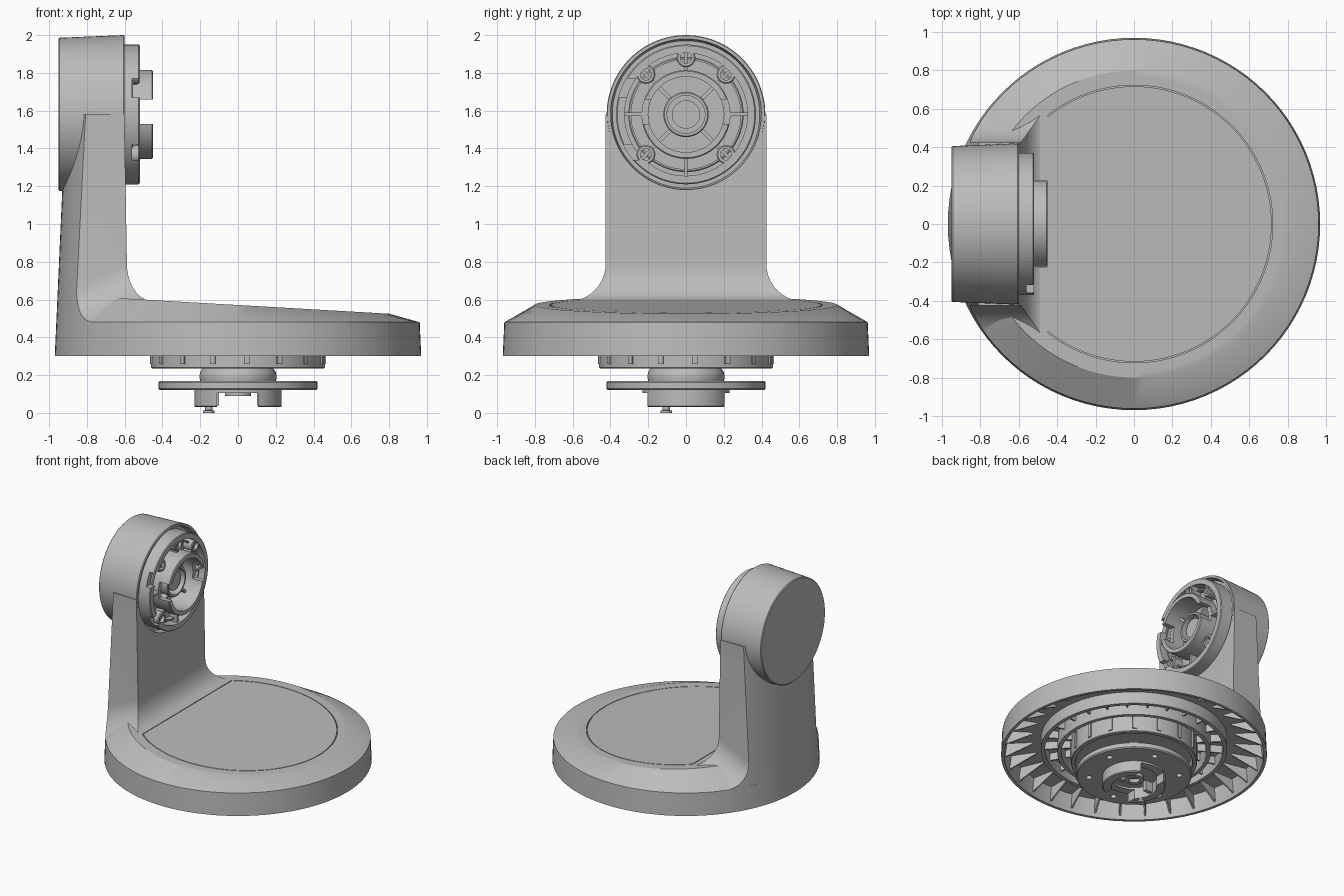
import bpy, bmesh
from math import sin, cos, pi, radians, sqrt, atan2
from mathutils import Matrix, Vector

old = bpy.data.objects.get("Cube")
if old:
    bpy.data.objects.remove(old, do_unlink=True)

grey = bpy.data.materials.new("light_grey_plastic")
grey.use_nodes = True
grey.diffuse_color = (0.5, 0.5, 0.5, 1)
grey.node_tree.nodes["Principled BSDF"].inputs["Base Color"].default_value = (0.5, 0.5, 0.5, 1)

SEGS = 96
HEAD = Vector((0, 0, 1.58))      # axis of the pivot head
ORIGIN = Vector((0, 0, 0))
parts = []


def finish(name, bm):
    bmesh.ops.remove_doubles(bm, verts=bm.verts, dist=1e-5)
    bmesh.ops.recalc_face_normals(bm, faces=bm.faces)
    mesh = bpy.data.meshes.new(name)
    bm.to_mesh(mesh)
    bm.free()
    mesh.materials.append(grey)
    obj = bpy.data.objects.new(name, mesh)
    bpy.context.collection.objects.link(obj)
    parts.append(obj)
    return obj


def skin(name, rings, caps=False, wrap=False):
    """Bridge a list of equal closed rings."""
    bm = bmesh.new()
    rows = [[bm.verts.new(p) for p in ring] for ring in rings]
    n = len(rows[0])
    for i in range(len(rows) if wrap else len(rows) - 1):
        a, b = rows[i], rows[(i + 1) % len(rows)]
        for j in range(n):
            bm.faces.new((a[j], a[(j + 1) % n], b[(j + 1) % n], b[j]))
    if caps:
        bm.faces.new(rows[0])
        bm.faces.new(rows[-1])
    return finish(name, bm)


def lathe(name, profile, axis="z", at=ORIGIN, wrap=False, segs=SEGS):
    """Revolve (radius, height) points about the z or x axis."""
    rings = []
    for r, h in profile:
        ring = []
        for k in range(segs):
            c, s = r * cos(2 * pi * k / segs), r * sin(2 * pi * k / segs)
            ring.append(at + Vector((c, s, h) if axis == "z" else (h, c, s)))
        rings.append(ring)
    return skin(name, rings, wrap=wrap)


def tube(name, outer, inner, lo, hi, axis="z", at=ORIGIN, segs=SEGS):
    b = 0.006
    return lathe(name, [(inner, lo), (outer, lo), (outer, hi - b), (outer - b, hi), (inner, hi)],
                 axis, at, True, segs)


def rod(name, r, lo, hi, axis="z", at=ORIGIN, segs=32):
    return lathe(name, [(0, lo), (r, lo), (r, hi), (0, hi)], axis, at, segs=segs)


def box(name, lo, hi):
    bm = bmesh.new()
    bmesh.ops.create_cube(bm, size=1)
    lo, hi = Vector(lo), Vector(hi)
    for v in bm.verts:
        v.co = (lo + hi) / 2 + Vector(c * d for c, d in zip(v.co, hi - lo))
    return finish(name, bm)


def spokes(name, angles, r0, r1, lo, hi, width, axis="z", at=ORIGIN, taper=0):
    """Radial ribs; taper lifts the inner lower corner into a gusset."""
    bm = bmesh.new()
    for a in angles:
        new = bmesh.ops.create_cube(bm, size=1)["verts"]
        for v in new:
            r = r0 if v.co.x < 0 else r1
            h = lo if v.co.z < 0 else hi
            if v.co.x < 0 and v.co.z < 0:
                h += taper
            t = v.co.y * width
            p, q = r * cos(a) - t * sin(a), r * sin(a) + t * cos(a)
            v.co = at + Vector((p, q, h) if axis == "z" else (h, p, q))
    return finish(name, bm)


def boolean(obj, cutter, op="DIFFERENCE"):
    mod = obj.modifiers.new("cut", "BOOLEAN")
    mod.operation, mod.solver, mod.object = op, "EXACT", cutter
    bpy.context.view_layer.objects.active = obj
    bpy.ops.object.modifier_apply(modifier=mod.name)
    parts.remove(cutter)
    bpy.data.objects.remove(cutter, do_unlink=True)


def around(n, start=0.0):
    return [start + 2 * pi * k / n for k in range(n)]


def deck(x):
    return 0.571 - 0.0576 * x    # sloping top of the base


# Round hollow base with a tilted top
base = lathe("base_shell", [(0, 0.44), (0.93, 0.44), (0.947, 0.3), (0.97, 0.3), (0.962, 0.48),
                            (0.8, 0.571), (0.77, 0.571), (0, 0.571)])
for v in base.data.vertices:
    if v.co.z > 0.5:
        v.co.z = deck(v.co.x)


# D-shaped inlay set into a pocket, leaving a fine seam
def d_prism(name, r, chord, below, above):
    end = atan2(sqrt(r * r - chord * chord), chord)
    pts = [(r * cos(t), r * sin(t)) for t in (end * (k / 40 - 1) for k in range(81))]
    return skin(name, [[(x, y, deck(x) + d) for x, y in pts] for d in (below, above)], caps=True)


boolean(base, d_prism("pocket", 0.723, -0.453, -0.02, 0.05))
d_prism("top_inlay", 0.717, -0.447, -0.025, 0)

# Upright arm flaring into the base, trimmed to the base's round outline
levels = [(0.0, 1.58, 0.0)]
for k in range(11):
    a = pi / 2 * k / 10
    levels.append((1 - cos(a), 0.59 + 0.2 * (1 - sin(a)), 0.25))
levels.append((1, 0.4, 0.25))
rings = []
for f, z, drop in levels:
    x = (-0.602 if z > 1.5 else -0.588) + 0.14 * f
    y = 0.425 + 0.2 * f
    rings.append([(x, -y, z), (x, y, z), (-1.1, y, z - drop), (-1.1, -y, z - drop)])
arm = skin("arm", rings, caps=True)
boolean(arm, lathe("outline", [(0, 0.445), (0.9635, 0.445), (0.9124, 1.579), (0, 1.579)]), "INTERSECT")
boolean(arm, rod("recess", 0.398, -0.64, -0.4, "x", HEAD, SEGS))

# Pivot head with a shallow recess
lathe("head", [(0, -0.95), (0.4, -0.95), (0.406, -0.944), (0.42, -0.606), (0.416, -0.6), (0.4, -0.6),
               (0.39, -0.64), (0, -0.64)], "x", HEAD)

# Mount ring with edge notches
mount = tube("mount_ring", 0.37, 0.325, -0.645, -0.52, "x", HEAD)
for z0, z1 in ((1.67, 1.77), (1.34, 1.42)):
    boolean(mount, box("notch", (-0.56, -0.4, z0), (-0.5, -0.2, z1)))
tube("mount_floor", 0.335, 0.21, -0.645, -0.6, "x", HEAD)
tube("mount_slot_wall", 0.305, 0.29, -0.61, -0.555, "x", HEAD)
spokes("mount_spokes", around(8), 0.23, 0.335, -0.61, -0.535, 0.018, "x", HEAD)

# Slotted collar in the mount
collar = tube("mount_collar", 0.235, 0.2, -0.645, -0.45, "x", HEAD)
boolean(collar, box("slot", (-0.54, -0.4, 1.53), (-0.4, 0.4, 1.66)))
tube("mount_hub", 0.12, 0.1, -0.645, -0.54, "x", HEAD, 48)
rod("mount_hub_core", 0.075, -0.645, -0.56, "x", HEAD)
spokes("mount_hub_spokes", around(4, pi / 4), 0.11, 0.21, -0.645, -0.56, 0.02, "x", HEAD)

# Screw bosses
for a in around(4, pi / 4) + [pi / 2]:
    at = HEAD + Vector((0, 0.3 * cos(a), 0.3 * sin(a)))
    tube("screw_boss", 0.05, 0.03, -0.63, -0.522, "x", at, 24)

# Ribs and rings inside the base
tube("inner_ring", 0.68, 0.65, 0.345, 0.45)
tube("inner_step", 0.56, 0.53, 0.32, 0.45)
spokes("rim_gussets", around(32), 0.74, 0.945, 0.33, 0.445, 0.012, taper=0.1)
spokes("inner_ribs", around(24), 0.44, 0.66, 0.38, 0.445, 0.012)

# Underside swivel: skirt, neck, plate
lathe("swivel_skirt", [(0.425, 0.45), (0.425, 0.24), (0.43, 0.235), (0.455, 0.235), (0.46, 0.24),
                       (0.46, 0.45)], wrap=True)
spokes("skirt_ribs", around(16, 0.1), 0.45, 0.468, 0.26, 0.44, 0.03)
rod("swivel_ceiling", 0.44, 0.31, 0.33, segs=SEGS)
lathe("swivel_neck", [(0, 0.15), (0.195, 0.15), (0.205, 0.19), (0.2, 0.215), (0.18, 0.245),
                      (0.18, 0.32), (0, 0.32)])
plate = lathe("swivel_plate", [(0, 0.12), (0.412, 0.12), (0.42, 0.128), (0.42, 0.162), (0.412, 0.17), (0, 0.17)])
for a in around(6, 0.3):
    boolean(plate, rod("hole", 0.022, 0.1, 0.2, at=Vector((0.33 * cos(a), 0.33 * sin(a), 0)), segs=16))

# Split socket and pin at the very bottom
socket = lathe("socket", [(0.165, 0.13), (0.165, 0.03), (0.224, 0.03), (0.23, 0.036), (0.23, 0.13)], wrap=True)
boolean(socket, box("gap", (-0.11, -0.3, 0), (0.105, 0.3, 0.105)))
tube("socket_hub", 0.07, 0.04, 0.09, 0.13, segs=32)
spokes("socket_webs", [0, pi], 0.1, 0.17, 0.04, 0.125, 0.03)
pin = Vector((-0.155, -0.105, 0))
lathe("bottom_pin", [(0, 0), (0.03, 0), (0.03, 0.012), (0.02, 0.014), (0.02, 0.13), (0, 0.13)], at=pin, segs=24)

# Smooth shading with sharp edges
bpy.ops.object.select_all(action="DESELECT")
for obj in parts:
    obj.select_set(True)
bpy.context.view_layer.objects.active = base
bpy.ops.object.shade_smooth_by_angle(angle=radians(28))
